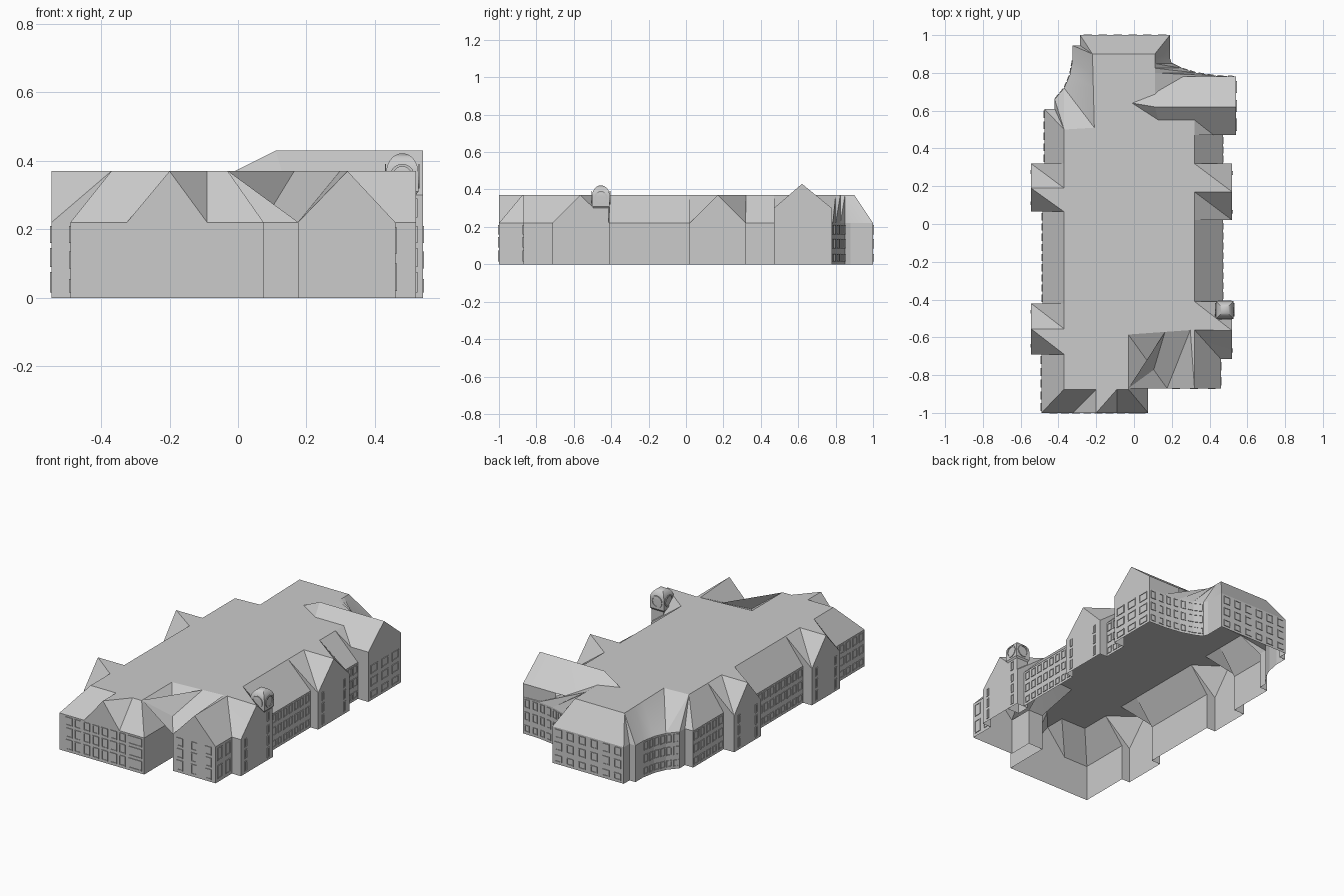
import bpy, bmesh, math
from mathutils import Vector as V

if "Cube" in bpy.data.objects:
    bpy.data.objects.remove(bpy.data.objects["Cube"])

grey = bpy.data.materials.new("stone_grey")
grey.diffuse_color = (0.6, 0.6, 0.6, 1)
grey.use_nodes = True
grey.node_tree.nodes["Principled BSDF"].inputs["Base Color"].default_value = grey.diffuse_color
EAVE, TOP = 0.22, 0.37


def finish(name, bm, smooth=None, normals=True):
    bmesh.ops.remove_doubles(bm, verts=bm.verts, dist=1e-4)
    if normals:
        bmesh.ops.recalc_face_normals(bm, faces=bm.faces)
    me = bpy.data.meshes.new(name)
    bm.to_mesh(me)
    bm.free()
    ob = bpy.data.objects.new(name, me)
    bpy.context.collection.objects.link(ob)
    me.materials.append(grey)
    if smooth:
        bpy.ops.object.select_all(action='DESELECT')
        ob.select_set(True)
        bpy.context.view_layer.objects.active = ob
        bpy.ops.object.shade_smooth_by_angle(angle=math.radians(smooth))
    return ob


def face(bm, pts):
    clean = []
    for p in pts:
        if all((V(p) - V(c)).length > 1e-4 for c in clean):
            clean.append(p)
    if len(clean) > 2:
        bm.faces.new([bm.verts.new(p) for p in clean])


# Footprint, counter-clockwise; a third value raises a gable peak
outer = [(.46, -.87), (.46, -.715), (.52, -.715), (.52, -.565, TOP), (.52, -.41), (.47, -.41),
         (.47, .02), (.52, .02), (.52, .17, TOP), (.52, .32), (.47, .32), (.47, .47),
         (.54, .47), (.54, .78), (.43, .785), (.33, .80), (.25, .825), (.20, .85), (.19, .88),
         (.19, 1), (-.285, 1), (-.285, .945), (-.325, .945), (-.325, .87), (-.34, .79),
         (-.37, .72), (-.42, .66), (-.42, .61), (-.475, .61), (-.475, .32), (-.545, .32),
         (-.545, .19, TOP), (-.545, .065), (-.485, .065), (-.485, -.42), (-.545, -.42),
         (-.545, -.555, TOP), (-.545, -.69), (-.49, -.69), (-.49, -1), (-.325, -1),
         (-.2, -1, TOP), (-.09, -1), (.075, -1), (.075, -.72), (.175, -.72), (.175, -.87),
         (.32, -.87, TOP)]
outer = [V((p[0], p[1], p[2] if len(p) > 2 else EAVE)) for p in outer]
# Edge of the flat roof
inner = [V((x, y, TOP)) for x, y in [(.32, -.56), (.32, .55), (.11, .6), (.11, .9), (-.22, .9),
         (-.21, .51), (-.37, .5), (-.37, -.875), (-.03, -.875), (-.03, -.585)]]
N = len(inner)


def nearest(p):
    """Closest point of the flat roof edge, with its edge number."""
    best = None
    for i in range(N):
        a, b = inner[i], inner[(i + 1) % N]
        q = V((p.x, p.y, TOP))
        t = max(0, min(1, (q - a).dot(b - a) / (b - a).length_squared))
        c = a.lerp(b, t)
        d = (q - c).length
        if best is None or d < best[0] - 1e-6:
            best = (d, c, i)
    return best[1], best[2]


walls, roof = bmesh.new(), bmesh.new()
for k, a in enumerate(outer):
    b = outer[(k + 1) % len(outer)]
    face(walls, [(a.x, a.y, 0), (b.x, b.y, 0), b, a])
    (pa, ea), (pb, eb) = nearest(a), nearest(b)
    steps = (eb - ea) % N
    corners = [inner[(ea + 1 + s) % N] for s in range(steps)] if steps < N / 2 else []
    chain = [pa] + corners + [pb]
    for c, d in zip(chain, chain[1:]):
        face(roof, [a, d, c])
    face(roof, [a, b, pb])
face(roof, inner)
finish("outer_walls", walls, normals=False)
finish("main_roof", roof, 25)

# Higher gabled roof of the rear right wing
bm = bmesh.new()
x0, x1, ys, yn, ym, eave, ridge = .15, .54, .47, .78, .62, .30, .43
R0, R1, W = (.11, ym, ridge), (x1, ym, ridge), (-.01, .64, TOP)
face(bm, [(x1, ys, .21), (x1, yn, .21), (x1, yn, eave), R1, (x1, ys, eave)])
for y, xs in ((ys, .36), (yn, .32)):
    face(bm, [(x0, y, eave), (x1, y, eave), R1, R0])
    face(bm, [(xs, y, .21), (x1, y, .21), (x1, y, eave), (xs, y, eave)])
    face(bm, [(x0, y, eave), R0, W])
finish("rear_wing_roof", bm, 25)

# Clock tower: square shaft, wider head and a four-sided rounded cap
bm = bmesh.new()
tx, ty = .48, -.455
prof = [(.04, 0), (.04, .30), (.047, .31), (.047, .365)]
prof += [(.047 * math.cos(a), .365 + .057 * math.sin(a))
         for a in [math.radians(11.25 * i) for i in range(1, 9)]]
rings = [[(tx + sx * r, ty + sy * r, z) for sx, sy in ((1, 1), (-1, 1), (-1, -1), (1, -1))]
         for r, z in prof]
for lo, hi in zip(rings, rings[1:]):
    for i in range(4):
        j = (i + 1) % 4
        face(bm, [lo[i], lo[j], hi[j], hi[i]])
finish("clock_tower", bm, 30)

# Clock rings on the four tower faces
bm = bmesh.new()
S = 20
for d in range(4):
    n = V((math.cos(d * math.pi / 2), math.sin(d * math.pi / 2), 0))
    u = V((-n.y, n.x, 0))
    for i in range(S):
        def pt(j, r, o):
            t = 2 * math.pi * j / S
            return V((tx, ty, .355)) + n * (.047 + o) + u * r * math.cos(t) + V((0, 0, r * math.sin(t)))
        loop = [(.036, 0), (.036, .004), (.028, .004), (.028, 0)]
        for (r, o), (r2, o2) in zip(loop, loop[1:]):
            face(bm, [pt(i, r, o), pt(i + 1, r, o), pt(i + 1, r2, o2), pt(i, r2, o2)])
finish("clock_rings", bm)


def windows(bm, p, q, centres, width, rows):
    """Raised window frames on the wall from p to q, centres measured from p."""
    p, q = V((*p, 0)), V((*q, 0))
    u = (q - p).normalized()
    n = V((u.y, -u.x, 0))
    for c in centres:
        for z0, z1 in rows:
            def rect(m, o):
                return [p + u * (c + s * (width / 2 - m)) + n * o + V((0, 0, z))
                        for s, z in ((-1, z0 + m), (1, z0 + m), (1, z1 - m), (-1, z1 - m))]
            loops = [rect(0, 0), rect(0, .004), rect(.005, .004), rect(.005, .0005)]
            for A, B in zip(loops, loops[1:]):
                for i in range(4):
                    j = (i + 1) % 4
                    face(bm, [A[i], A[j], B[j], B[i]])
            face(bm, loops[-1])


def spread(p, q, n):
    L = math.dist(p, q)
    return [L * (i + .5) / n for i in range(n)]


three = [(.015, .055), (.085, .135), (.16, .21)]
tall = [(.015, .075), (.09, .145), (.16, .21)]
two = [(.02, .10), (.13, .205)]
# wall start, wall end, columns, window width, rows
facades = [
    ((.46, -.87), (.46, -.715), 2, .045, two),
    ((.47, -.405), (.47, .015), 8, .035, three),
    ((.47, .32), (.47, .465), 3, .037, three),
    ((.54, .475), (.54, .775), 3, .065, three),
    ((.54, .78), (.43, .785), 2, .032, three),
    ((.19, 1), (-.285, 1), 6, .045, three),
    ((-.475, .61), (-.475, .32), 5, .04, three),
    ((-.485, .065), (-.485, -.42), 9, .038, three),
    ((-.49, -.69), (-.49, -1), 5, .042, three),
    ((-.455, -1), (-.04, -1), 7, .042, tall),
    ((-.035, -1), (.065, -1), 1, .09, tall),
    ((.175, -.87), (.46, -.87), 3, .04, tall),
]
bm = bmesh.new()
for p, q, n, w, rows in facades:
    windows(bm, p, q, spread(p, q, n), w, rows)
# Narrow windows of the projecting gabled bays
for p, q, cs in (((.52, -.715), (.52, -.41), (.045,)), ((.52, .02), (.52, .32), (.045, .25)),
                 ((-.545, .32), (-.545, .065), (.045, .21)), ((-.545, -.42), (-.545, -.69), (.045, .225))):
    windows(bm, p, q, cs, .02, tall)
# Tower windows
windows(bm, (.52, -.5), (.52, -.41), (.045,), .02, tall + [(.235, .29)])
# Windows along the two curved walls
for k in (14, 15, 16, 23, 24, 25):
    p, q = outer[k].xy, outer[k + 1].xy
    windows(bm, p, q, spread(p, q, 2), .03, three)
finish("windows", bm, normals=False)
